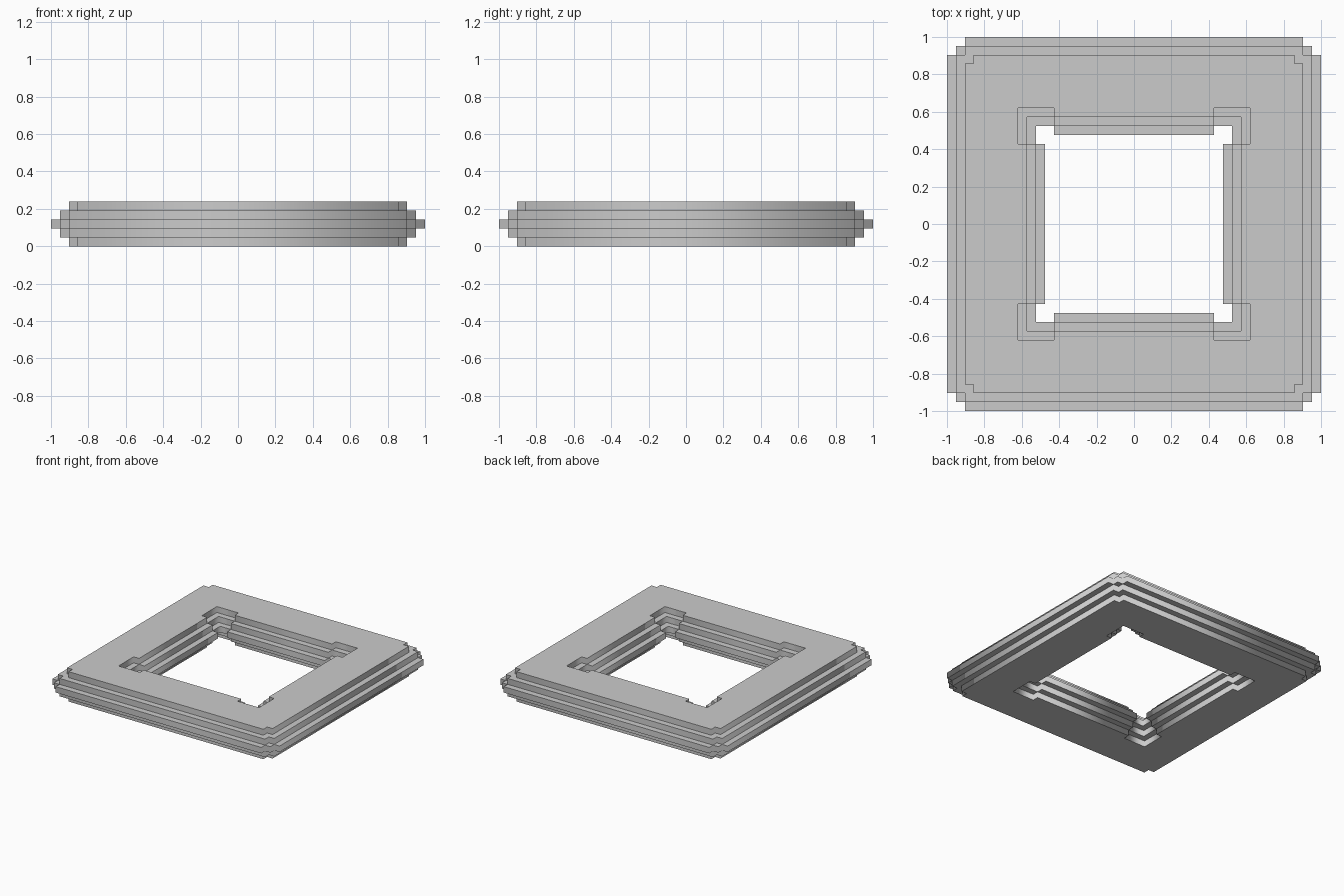
import bpy

if "Cube" in bpy.data.objects:
    bpy.data.objects.remove(bpy.data.objects["Cube"])

U = 2 / 42   # one step of the stepped moulding


def outline(quarter):
    """Mirror the first-quadrant corner path into a closed loop (in steps)."""
    back = quarter[::-1]
    return (quarter
            + [(-x, y) for x, y in back]
            + [(-x, -y) for x, y in quarter]
            + [(x, -y) for x, y in back])


def frame_layer(name, level, outer, inner):
    """Flat ring with stepped corners, one step thick, at the given level."""
    curve = bpy.data.curves.new(name, 'CURVE')
    curve.dimensions = '2D'
    curve.fill_mode = 'BOTH'
    curve.extrude = U / 2
    for loop in (outline(outer), outline(inner)):
        spline = curve.splines.new('POLY')
        spline.points.add(len(loop) - 1)
        for p, (x, y) in zip(spline.points, loop):
            p.co = (x * U, y * U, 0, 1)
        spline.use_cyclic_u = True
    obj = bpy.data.objects.new(name, curve)
    obj.location.z = (level + 0.5) * U
    bpy.context.collection.objects.link(obj)
    bpy.ops.object.select_all(action='DESELECT')
    obj.select_set(True)
    bpy.context.view_layer.objects.active = obj
    bpy.ops.object.convert(target='MESH')


def opening(n):
    """Square opening of half-width n with a pocket one step deeper in each corner."""
    return [(n, 9), (n + 1, 9), (n + 1, n + 1), (9, n + 1), (9, n)]


def notched(n):
    """Square of half-width n with one step taken out of each corner."""
    return [(n, n - 1), (n - 1, n - 1), (n - 1, n)]


# widest middle layer, with a double-stepped outer corner
frame_layer("middle_layer", 2,
            [(21, 19), (20, 19), (20, 20), (19, 20), (19, 21)], opening(10))

# layers above and below the middle, stepping back
for name, step, sign in (("upper_step", 1, 1), ("lower_step", 1, -1),
                         ("top_layer", 2, 1), ("bottom_layer", 2, -1)):
    frame_layer(name, 2 + sign * step, notched(21 - step), opening(10 + step))
